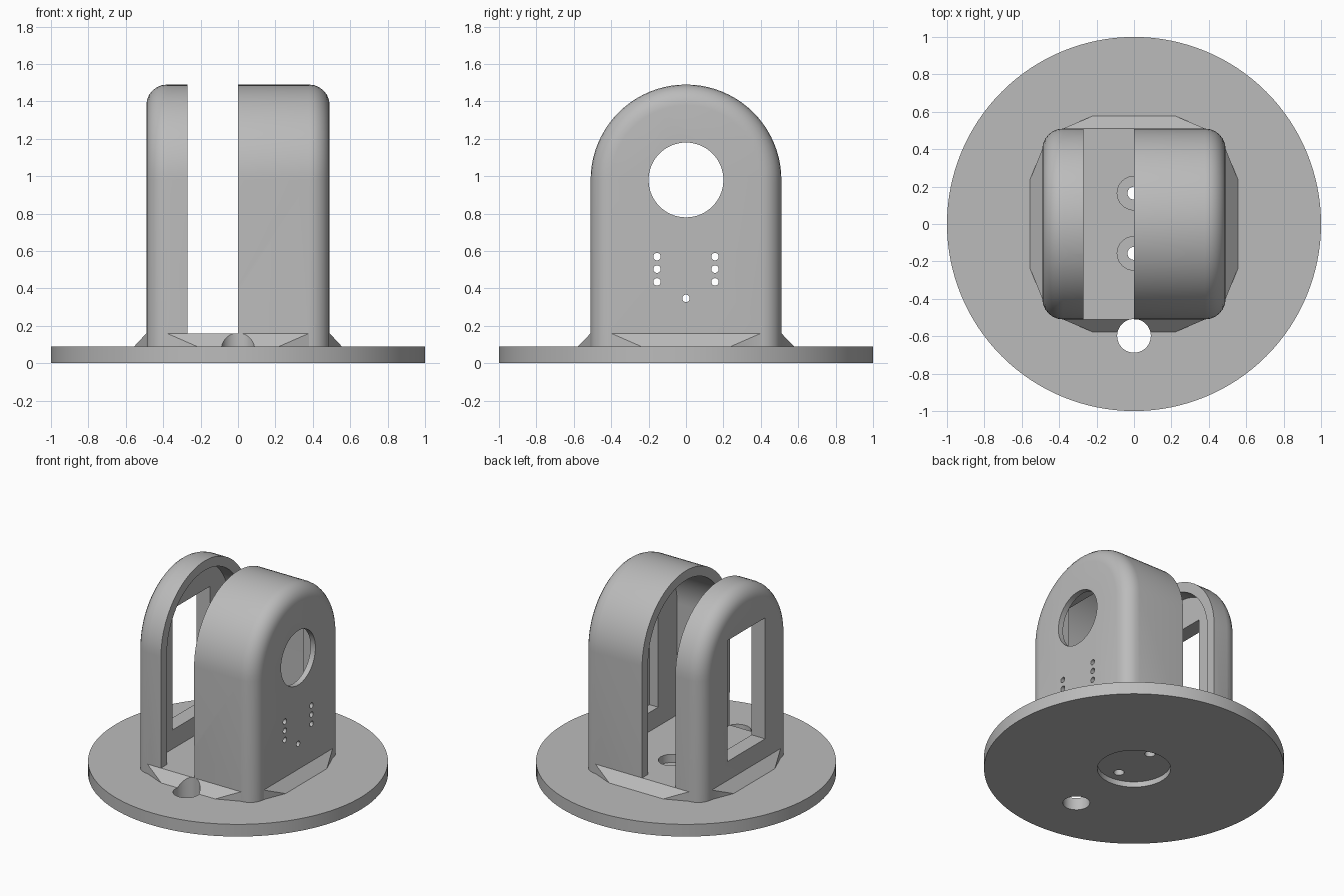
import bpy, bmesh
from math import sin, cos, pi
from mathutils import Matrix, Vector

if "Cube" in bpy.data.objects:
    bpy.data.objects.remove(bpy.data.objects["Cube"], do_unlink=True)

grey = bpy.data.materials.new("neutral grey")
grey.use_nodes = True
grey.diffuse_color = (0.5, 0.5, 0.5, 1)
grey.node_tree.nodes["Principled BSDF"].inputs["Base Color"].default_value = (0.5, 0.5, 0.5, 1)


def finish(name, bm):
    bmesh.ops.recalc_face_normals(bm, faces=bm.faces[:])
    mesh = bpy.data.meshes.new(name)
    bm.to_mesh(mesh)
    bm.free()
    obj = bpy.data.objects.new(name, mesh)
    mesh.materials.append(grey)
    bpy.context.collection.objects.link(obj)
    return obj


def box(name, low, high):
    bm = bmesh.new()
    low, high = Vector(low), Vector(high)
    size = Matrix.Diagonal((*(high - low), 1))
    bmesh.ops.create_cube(bm, size=1, matrix=Matrix.Translation((low + high) / 2) @ size)
    return finish(name, bm)


def cylinder(name, radius, start, end, segments=32):
    bm = bmesh.new()
    start, end = Vector(start), Vector(end)
    axis = end - start
    turn = axis.to_track_quat("Z", "Y").to_matrix().to_4x4()
    bmesh.ops.create_cone(bm, cap_ends=True, segments=segments, radius1=radius, radius2=radius,
                          depth=axis.length, matrix=Matrix.Translation((start + end) / 2) @ turn)
    return finish(name, bm)


def arch(name, sections, bottom, steps=40):
    """Loft round-topped outlines through (x, radius) sections."""
    bm = bmesh.new()
    rings = []
    for x, r in sections:
        outline = [(r, bottom)]
        outline += [(r * cos(pi * i / steps), 0.98 + r * sin(pi * i / steps)) for i in range(steps + 1)]
        outline.append((-r, bottom))
        rings.append([bm.verts.new((x, y, z)) for y, z in outline])
    for a, b in zip(rings, rings[1:]):
        for i in range(len(a)):
            j = (i + 1) % len(a)
            bm.faces.new((a[i], a[j], b[j], b[i]))
    bm.faces.new(rings[0])
    bm.faces.new(rings[-1])
    return finish(name, bm)


def skirt(name, wall, reach, top_half, foot_half, turn):
    """Tapered sloping foot along one side of the housing."""
    bm = bmesh.new()
    for s in (-1, 1):
        for d in (wall - 0.06, wall):
            for z in (0.05, 0.16):
                bm.verts.new((s * top_half, d, z))
        for z in (0.05, 0.09):
            bm.verts.new((s * foot_half, reach, z))
    bmesh.ops.convex_hull(bm, input=bm.verts[:])
    bm.transform(Matrix.Rotation(turn, 4, "Z"))
    return finish(name, bm)


def combine(target, tool, operation):
    mod = target.modifiers.new(tool.name, "BOOLEAN")
    mod.operation = operation
    mod.solver = "EXACT"
    mod.object = tool
    tool.hide_render = True
    bpy.context.view_layer.objects.active = target
    bpy.ops.object.modifier_apply(modifier=mod.name)
    bpy.data.objects.remove(tool, do_unlink=True)


# Round base plate
mount = cylinder("mounting_bracket", 1, (0, 0, 0), (0, 0, 0.09), 128)

# Arched housing with rounded outer edges
rounding = [(0.38 + 0.11 * sin(pi * i / 12), 0.51 - 0.11 * (1 - cos(pi * i / 12))) for i in range(7)]
sections = [(-x, r) for x, r in reversed(rounding)] + rounding
combine(mount, arch("housing", sections, 0.05), "UNION")

# Sloping feet on four sides
for k in range(4):
    size = (0.49, 0.555, 0.40, 0.24) if k % 2 else (0.51, 0.578, 0.38, 0.22)
    combine(mount, skirt("foot_skirt", *size, k * pi / 2), "UNION")

# Hollow interior, open slot, side window with matching pocket
cutters = [
    arch("hollow", [(-0.38, 0.44), (0.38, 0.44)], 0.16),
    box("slot", (-0.27, -0.7, 0.16), (0, 0.7, 1.7)),
    box("window", (-0.7, -0.22, 0.30), (0.45, 0.22, 1.19)),
    cylinder("round_opening", 0.2, (0.3, 0, 0.98), (0.7, 0, 0.98), 64),
    cylinder("cable_hole", 0.09, (0, -0.598, -0.1), (0, -0.598, 0.4), 48),
    cylinder("underside_recess", 0.245, (0, 0, -0.1), (0, 0, 0.04), 64),
]

# Small indicator holes in the side wall
spots = [(s * 0.155, z) for s in (-1, 1) for z in (0.435, 0.503, 0.57)] + [(0, 0.347)]
for y, z in spots:
    cutters.append(cylinder("indicator_hole", 0.02, (0.3, y, z), (0.7, y, z), 20))

# Counterbored screw holes in the floor
for y in (-0.157, 0.165):
    cutters.append(cylinder("counterbore", 0.09, (0, y, 0.10), (0, y, 0.25)))
    cutters.append(cylinder("screw_hole", 0.035, (0, y, -0.1), (0, y, 0.25), 24))

for cutter in cutters:
    combine(mount, cutter, "DIFFERENCE")

bpy.ops.object.select_all(action="DESELECT")
mount.select_set(True)
bpy.context.view_layer.objects.active = mount
bpy.ops.object.shade_smooth_by_angle(angle=pi / 6)
